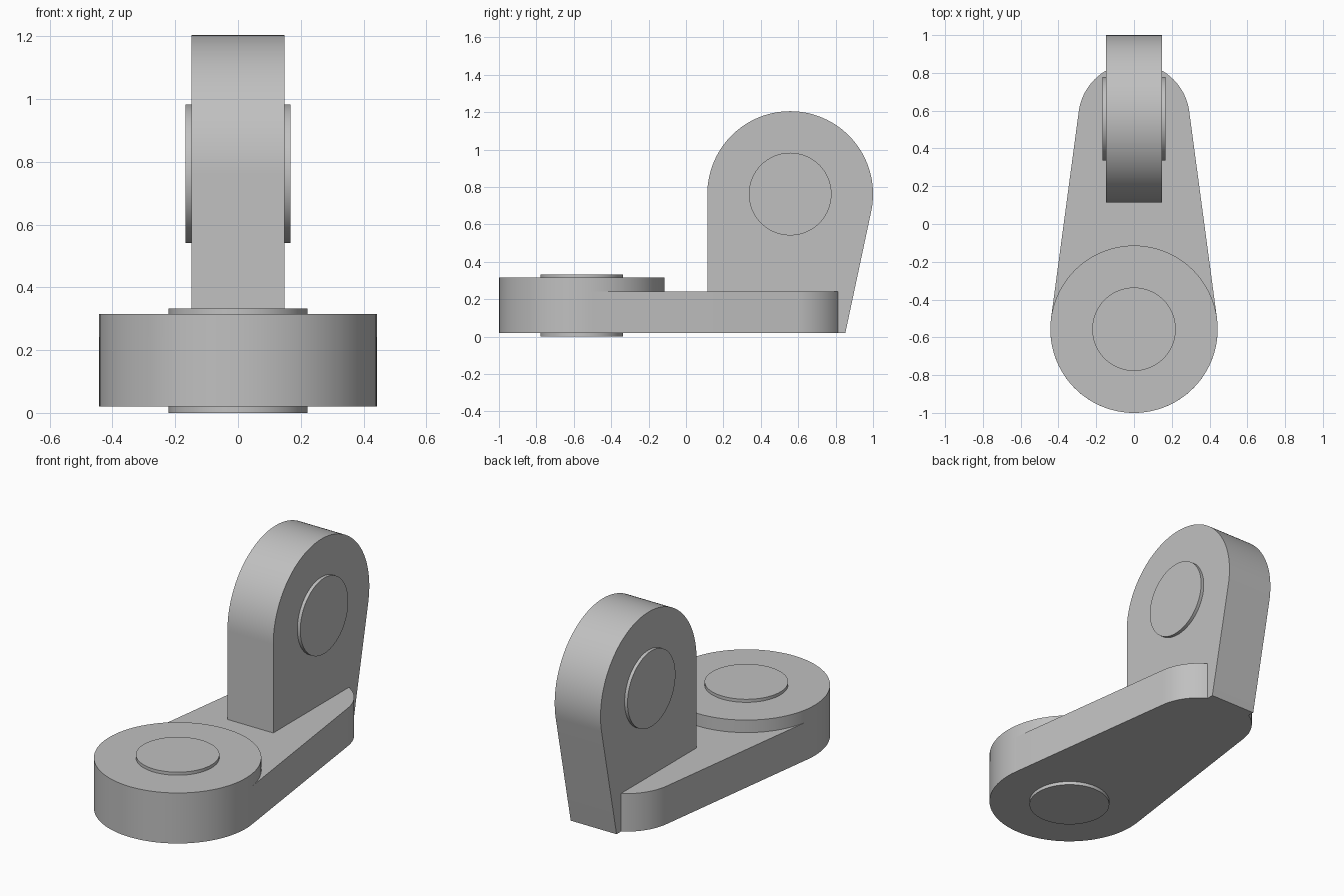
import bpy, bmesh, math
from mathutils import Matrix

if "Cube" in bpy.data.objects:
    bpy.data.objects.remove(bpy.data.objects["Cube"])

R, R_TIP, R_PIN = 0.443, 0.295, 0.221     # eye, arm tip and pin radii
Y0, Y1, Z1 = -0.557, 0.557, 0.762         # eye centres
BASE = 0.02                               # underside of the body
HALF = 0.148                              # half thickness of the upright lug

metal = bpy.data.materials.new("grey metal")
metal.diffuse_color = (0.53, 0.53, 0.53, 1)
metal.use_nodes = True
metal.node_tree.nodes["Principled BSDF"].inputs["Base Color"].default_value = metal.diffuse_color

# Local (u, v, w) to world (w, u, v): turns an upward extrusion sideways
SIDEWAYS = Matrix(((0, 0, 1, 0), (1, 0, 0, 0), (0, 1, 0, 0), (0, 0, 0, 1)))


def arc(cu, cv, r, a0, a1, n):
    return [(cu + r * math.cos(a0 + (a1 - a0) * i / n),
             cv + r * math.sin(a0 + (a1 - a0) * i / n)) for i in range(n + 1)]


def prism(name, outline, w0, w1, matrix=Matrix()):
    """Extrude a counter-clockwise outline from w0 to w1."""
    bm = bmesh.new()
    face = bm.faces.new([bm.verts.new((u, v, w0)) for u, v in outline])
    top = bmesh.ops.extrude_face_region(bm, geom=[face])["geom"]
    bmesh.ops.translate(bm, vec=(0, 0, w1 - w0),
                        verts=[g for g in top if isinstance(g, bmesh.types.BMVert)])
    bmesh.ops.recalc_face_normals(bm, faces=bm.faces)
    bm.transform(matrix)
    mesh = bpy.data.meshes.new(name)
    bm.to_mesh(mesh)
    bm.free()
    mesh.materials.append(metal)
    obj = bpy.data.objects.new(name, mesh)
    bpy.context.collection.objects.link(obj)
    bpy.ops.object.select_all(action="DESELECT")
    obj.select_set(True)
    bpy.context.view_layer.objects.active = obj
    bpy.ops.object.shade_smooth_by_angle(angle=math.radians(30))
    return obj


def disc(cu, cv, r):
    return arc(cu, cv, r, 0, 2 * math.pi, 96)[:-1]


# Flat eye and its pin, standing proud on both sides
prism("flat_eye", disc(0, Y0, R), BASE, 0.315)
prism("flat_pin_top", disc(0, Y0, R_PIN), 0.315, 0.333)
prism("flat_pin_bottom", disc(0, Y0, R_PIN), 0, BASE)

# Tapered arm: two circles joined by tangent lines
a = math.asin((R - R_TIP) / (Y1 - Y0))
arm = (arc(0, Y0, R, math.pi - a, 2 * math.pi + a, 64)
       + arc(0, Y1, R_TIP, a, math.pi - a, 48))
prism("tapered_arm", arm, BASE, 0.242)

# Upright lug: straight front, round top, back edge tangent to the heel
heel = (Y1 + R_TIP, BASE)
du, dv = heel[0] - Y1, heel[1] - Z1
start = math.atan2(dv, du) + math.acos(R / math.hypot(du, dv))
lug = [(Y1 - R, BASE), heel] + arc(Y1, Z1, R, start, math.pi, 64)
prism("upright_lug", lug, -HALF, HALF, SIDEWAYS)

# Lug pin, proud on both sides
prism("lug_pin_right", disc(Y1, Z1, R_PIN), HALF, 0.167, SIDEWAYS)
prism("lug_pin_left", disc(Y1, Z1, R_PIN), -0.167, -HALF, SIDEWAYS)
